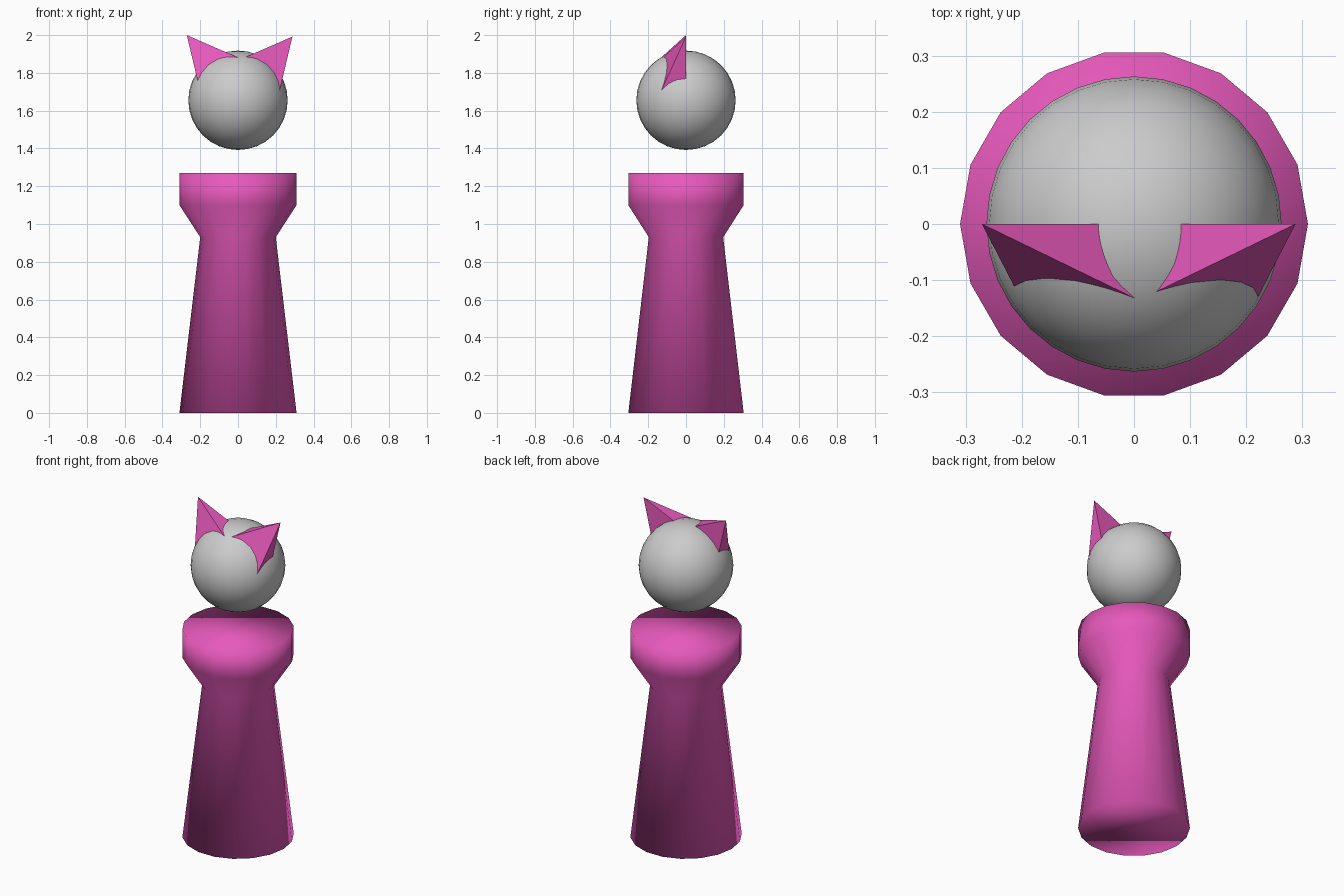
import bpy, bmesh
from math import cos, sin, radians, pi

if "Cube" in bpy.data.objects:
    bpy.data.objects.remove(bpy.data.objects["Cube"])

pink = bpy.data.materials.new("pink")
pink.diffuse_color = (0.8, 0.1, 0.5, 1)
pink.use_nodes = True
pink.node_tree.nodes["Principled BSDF"].inputs["Base Color"].default_value = pink.diffuse_color


def add_object(name, bm, material=None, smooth=False):
    bmesh.ops.recalc_face_normals(bm, faces=bm.faces)
    for f in bm.faces:
        f.smooth = smooth
    mesh = bpy.data.meshes.new(name)
    bm.to_mesh(mesh)
    bm.free()
    if material:
        mesh.materials.append(material)
    obj = bpy.data.objects.new(name, mesh)
    bpy.context.collection.objects.link(obj)
    return obj


# Body: 18-sided turned profile, (radius, height), capped and fully smooth
SIDES = 18
profile = [(0.31, 0), (0.2, 0.93), (0.31, 1.10), (0.31, 1.27)]
bm = bmesh.new()
rings = [[bm.verts.new((r * cos(2 * pi * i / SIDES), r * sin(2 * pi * i / SIDES), z))
          for i in range(SIDES)] for r, z in profile]
for low, high in zip(rings, rings[1:]):
    for i in range(SIDES):
        j = (i + 1) % SIDES
        bm.faces.new((low[i], low[j], high[j], high[i]))
bm.faces.new(rings[0][::-1])
bm.faces.new(rings[-1])
add_object("body", bm, pink, smooth=True)

# Head: floating smooth ball
bm = bmesh.new()
bmesh.ops.create_uvsphere(bm, u_segments=32, v_segments=16, radius=0.263)
head = add_object("head", bm, smooth=True)
head.location = (0, 0, 1.655)


# Ears: four-sided spikes with an upright back, rooted inside the head
def ear(name, side, tip_x, tip_z, length=0.32, depth=0.445):
    bm = bmesh.new()
    tip = bm.verts.new((tip_x, 0, tip_z))
    base = []
    for angle, y in ((-23.6, 0), (-76.7, 0), (-76.7, -depth), (-23.6, -depth)):
        a = radians(angle)
        base.append(bm.verts.new((tip_x - side * length * cos(a), y * length,
                                  tip_z + length * sin(a))))
    bm.faces.new(base)
    for i in range(4):
        bm.faces.new((base[i], base[(i + 1) % 4], tip))
    add_object(name, bm, pink)


ear("left_ear", -1, -0.271, 2.0)
ear("right_ear", 1, 0.288, 1.992)
